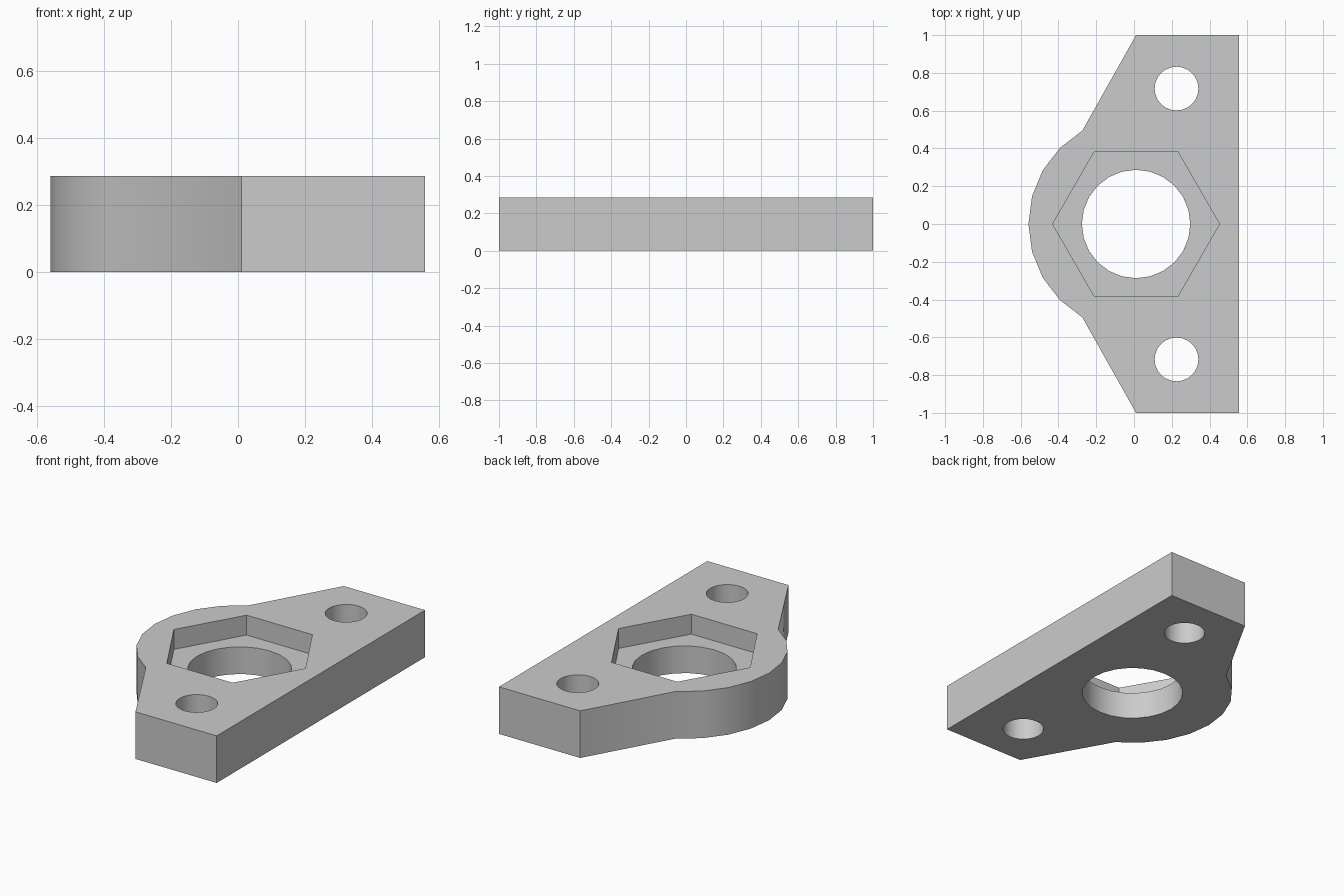
import bpy
import bmesh
from math import cos, sin, radians, tau

HEIGHT = 0.286
POCKET_FLOOR = 0.165
CENTRE_X = 0.011

default_cube = bpy.data.objects.get("Cube")
if default_cube:
    bpy.data.objects.remove(default_cube, do_unlink=True)

GREY = (0.6, 0.6, 0.6, 1.0)
grey = bpy.data.materials.new("plain grey")
grey.use_nodes = True
grey.diffuse_color = GREY
grey.node_tree.nodes["Principled BSDF"].inputs["Base Color"].default_value = GREY


def prism(name, outline, bottom, top):
    """Extrude a counter-clockwise outline straight up."""
    bm = bmesh.new()
    base = bm.faces.new([bm.verts.new((x, y, bottom)) for x, y in outline])
    raised = bmesh.ops.extrude_face_region(bm, geom=[base], use_keep_orig=True)
    verts = [v for v in raised["geom"] if isinstance(v, bmesh.types.BMVert)]
    bmesh.ops.translate(bm, verts=verts, vec=(0, 0, top - bottom))
    bmesh.ops.recalc_face_normals(bm, faces=bm.faces)
    mesh = bpy.data.meshes.new(name)
    bm.to_mesh(mesh)
    bm.free()
    mesh.materials.append(grey)
    obj = bpy.data.objects.new(name, mesh)
    bpy.context.collection.objects.link(obj)
    return obj


def ring(x, y, radius, sides):
    return [(x + radius * cos(tau * i / sides), y + radius * sin(tau * i / sides))
            for i in range(sides)]


# Flange plate: straight edge on one side, tapered ears and a round boss on the other
boss = [(CENTRE_X + 0.57 * cos(radians(a)), 0.57 * sin(radians(a)))
        for a in range(120, 241, 15)]
outline = [(0.557, -1), (0.557, 1), (CENTRE_X, 1)] + boss + [(CENTRE_X, -1)]
plate = prism("flange_plate", outline, 0, HEIGHT)

# Cutters: hexagonal nut pocket, central bore and two bolt holes
cutters = [
    prism("nut_pocket_cutter", ring(CENTRE_X, 0, 0.442, 6), POCKET_FLOOR, HEIGHT + 0.1),
    prism("bore_cutter", ring(CENTRE_X, 0, 0.287, 24), -0.1, HEIGHT + 0.2),
]
for side in (-1, 1):
    cutters.append(prism("bolt_hole_cutter", ring(0.225, side * 0.717, 0.116, 24),
                         -0.1, HEIGHT + 0.1))

bpy.ops.object.select_all(action="DESELECT")
plate.select_set(True)
bpy.context.view_layer.objects.active = plate
for cutter in cutters:
    cut = plate.modifiers.new(cutter.name, "BOOLEAN")
    cut.operation = "DIFFERENCE"
    cut.solver = "EXACT"
    cut.object = cutter
    bpy.ops.object.modifier_apply(modifier=cut.name)
    bpy.data.objects.remove(cutter, do_unlink=True)

# Smooth curved walls, keep the corners crisp
bpy.ops.object.shade_smooth_by_angle(angle=radians(30))
